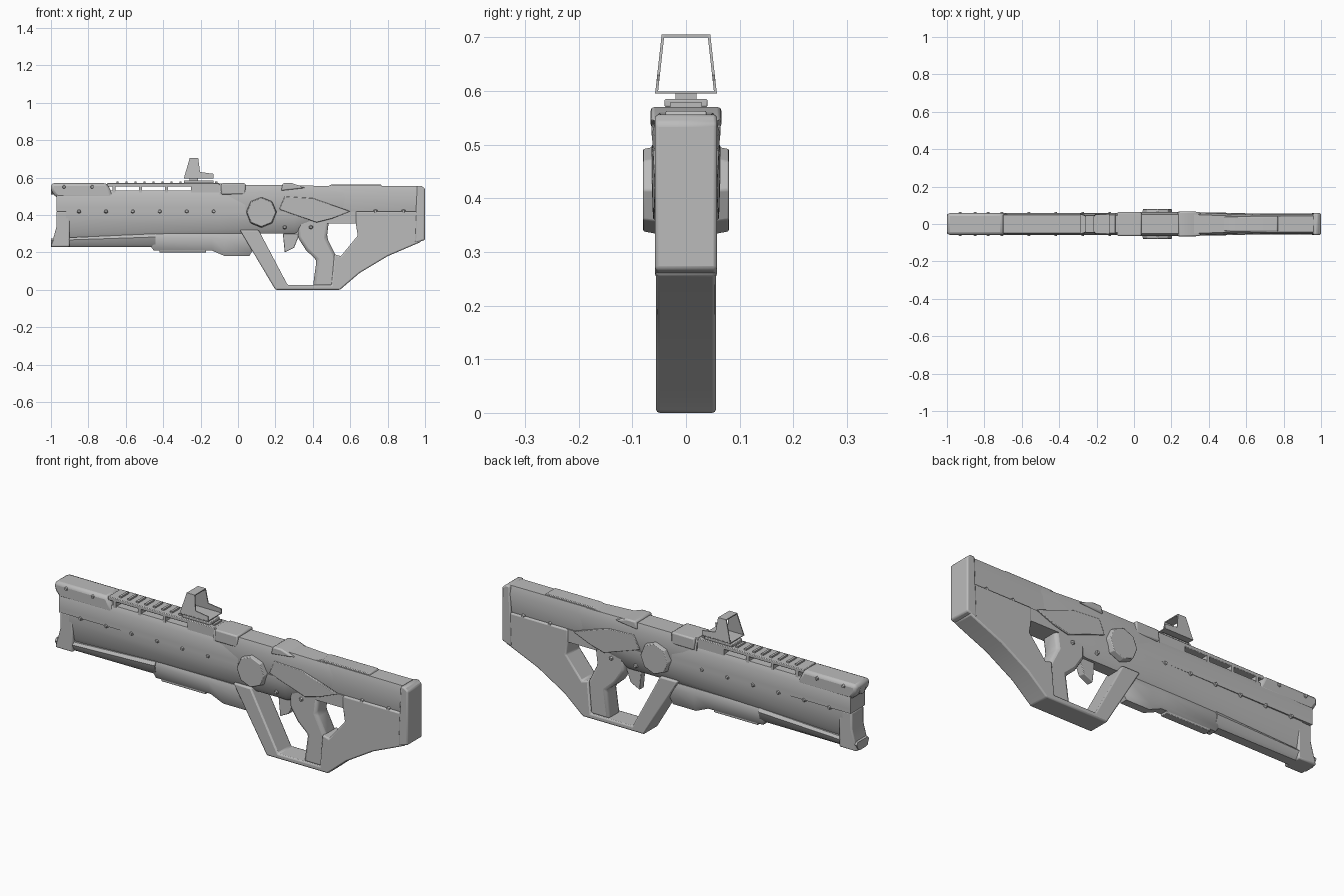
import bpy, bmesh, math
from mathutils import Matrix, Vector

cube = bpy.data.objects.get("Cube")
if cube:
    bpy.data.objects.remove(cube, do_unlink=True)

# Shared heights, lengths and half widths
TOP, DECK, SEAM, BELLY, SOLE = .57, .53, .42, .3, .23
NOSE, TAIL, SHROUD_END, RAIL_END, COVER_END = -1, 1, -.7, -.1, .04
SKIN, SLIM = .058, .05
CRISP, SOFT, ROUND = .003, .007, .016
SIDES = {"left": 1, "right": -1}

grey = bpy.data.materials.new("gunmetal_grey")
grey.use_nodes = True
grey.diffuse_color = (.5, .5, .5, 1)
shader = grey.node_tree.nodes["Principled BSDF"]
shader.inputs["Base Color"].default_value = grey.diffuse_color


def finish(name, bm, bevel):
    bmesh.ops.recalc_face_normals(bm, faces=bm.faces)
    mesh = bpy.data.meshes.new(name)
    bm.to_mesh(mesh)
    bm.free()
    mesh.materials.append(grey)
    obj = bpy.data.objects.new(name, mesh)
    bpy.context.collection.objects.link(obj)
    if bevel:
        modifier = obj.modifiers.new("Bevel", "BEVEL")
        modifier.width, modifier.segments = bevel, 2
        modifier.limit_method = "ANGLE"
    bpy.ops.object.select_all(action="DESELECT")
    obj.select_set(True)
    bpy.context.view_layer.objects.active = obj
    bpy.ops.object.shade_smooth_by_angle(angle=math.radians(40))
    return obj


def plate(name, outline, half, bevel=SOFT, shift=lambda point: 0):
    """Side outline (x, z) extruded across the width, then shifted sideways by a rule."""
    bm = bmesh.new()
    face = bm.faces.new([bm.verts.new((x, -half, z)) for x, z in outline])
    extruded = bmesh.ops.extrude_face_region(bm, geom=[face])["geom"]
    moved = [item for item in extruded if isinstance(item, bmesh.types.BMVert)]
    bmesh.ops.translate(bm, vec=(0, 2 * half, 0), verts=moved)
    for vert in bm.verts:
        vert.co.y += shift(vert.co)
    return finish(name, bm, bevel)


def box(name, start, end, low, high, half, bevel=0):
    return plate(name, [(start, low), (end, low), (end, high), (start, high)], half, bevel)


def loft(name, stations, foot=.75, head=.8, fullest=.75):
    """Mirrored section swept through stations (x, bottom, top, half width).
    Foot and head are the width shares at the bottom and the top."""
    bm = bmesh.new()
    shoulder = (1 + foot) / 2
    right = [(foot, 0), (shoulder, .2), (1, fullest), (head, 1)]
    section = right + [(-y, z) for y, z in reversed(right)]
    rings = [[bm.verts.new((x, y * half, low + z * (high - low))) for y, z in section]
             for x, low, high, half in stations]
    for ring, following in zip(rings, rings[1:]):
        for i in range(len(section)):
            bm.faces.new((ring[i - 1], ring[i], following[i], following[i - 1]))
    bm.faces.new(rings[0])
    bm.faces.new(rings[-1])
    return finish(name, bm, 0)


def drum(name, centre, radius, depth, sides, axis, tip=1, bevel=0):
    bm = bmesh.new()
    turn = Vector((0, 0, 1)).rotation_difference(Vector(axis)).to_matrix().to_4x4()
    bmesh.ops.create_cone(bm, cap_ends=True, segments=sides, radius1=radius,
                          radius2=radius * tip, depth=depth,
                          matrix=Matrix.Translation(centre) @ turn)
    return finish(name, bm, bevel)


# Main hull, receiver and upper stock
loft("upper_hull", [(NOSE + .03, SEAM, DECK, SKIN), (COVER_END, SEAM, DECK, SKIN)], foot=1)
loft("lower_hull", [(NOSE + .08, .27, SEAM, SLIM), (RAIL_END, BELLY, SEAM, SKIN),
                    (.3, BELLY, SEAM, SKIN), (.56, .39, SEAM, SLIM)], foot=.5, head=1)
loft("receiver", [(RAIL_END, .4, TOP, SKIN), (COVER_END, .4, TOP - .01, .064),
                  (.3, .4, TOP - .01, .064), (.6, .4, .55, SLIM)])
loft("stock_top", [(.35, .38, .555, SLIM), (TAIL - .04, .4, .555, SLIM + .004)])

# Front end
plate("front_shroud", [(NOSE, DECK), (NOSE + .03, .49), (SHROUD_END + .04, .49),
                       (SHROUD_END, TOP), (NOSE, TOP)], SKIN, ROUND)
plate("front_post", [(NOSE + .03, SEAM), (NOSE + .03, .34), (NOSE, SOLE),
                     (NOSE + .1, SOLE), (NOSE + .1, SEAM)], SLIM)
loft("lower_rail", [(NOSE, SOLE, .275, SLIM), (-.44, SOLE, BELLY, SLIM - .005)], foot=.5)
drum("muzzle", (NOSE + .02, 0, DECK), .022, .04, 12, (1, 0, 0), bevel=CRISP)

# Underside fore grip, deeper at its rear
loft("fore_grip", [(-.48, .25, BELLY, .03), (-.45, .21, BELLY, .04), (-.14, .21, BELLY, .04),
                   (-.07, .18, BELLY, .04), (.06, .18, BELLY, .04), (.11, .26, BELLY, .03)],
     foot=.5)
box("fore_grip_strip", -.42, -.17, .2, .22, .02, CRISP)

# Guard sweeping under the hand into the open lower stock
guard = [(.01, BELLY + .02), (.2, 0), (.545, 0), (.65, .09), (.8, .18), (.98, .257)]
stock_hole = [(.63, SEAM), (.63, .355), (.64, .29), (.55, .18), (.515, .19)]
guard_inside = [(.5, .026), (.265, .026), (.11, BELLY + .02)]
plate("guard_and_stock", guard + [(.98, SEAM)] + stock_hole + guard_inside, SKIN - .002)
plate("grip", [(.32, .4), (.32, .28), (.365, .21), (.42, .16), (.4, .015), (.53, .015),
               (.525, .18), (.475, .28), (.49, .4)], SLIM - .004, ROUND)
plate("trigger", [(.24, BELLY), (.25, .2), (.3, .225), (.33, BELLY)], .018, CRISP)
box("hole_top", .47, .64, .355, SEAM, SLIM)
plate("butt_pad", [(.945, .25), (TAIL, .267), (TAIL, .54), (.98, .557), (.957, .555)], SKIN)
plate("cheek_rest", [(.46, .545), (.5, .563), (.765, .563), (.78, .535)], .038, CRISP)

# Top covers on the receiver
box("front_cover", RAIL_END + .01, COVER_END, .51, TOP, .064, SOFT)
plate("rear_cover", [(.23, DECK), (.36, .545), (.29, TOP), (.24, TOP)], .066)

# Slotted sight rail with teeth
box("rail_top", SHROUD_END, RAIL_END, .552, TOP, SLIM, CRISP)
for i in range(4):
    post = -.67 + i * .14
    end = RAIL_END if i == 3 else post + .016
    box(f"rail_post_{i}", post, end, DECK - .01, TOP - .01, SLIM)
for i in range(12):
    tooth = -.65 + i * .048
    box(f"rail_tooth_{i}", tooth, tooth + .012, TOP, TOP + .008, .03)

# Open hood sight with leaning sides
sight_front, sight_end, sight_floor, sight_peak = -.29, -.13, .595, .705
post_front, post_end = -.258, -.213
box("sight_mount", sight_front, sight_end, TOP, TOP + .015, .04, CRISP)
box("sight_riser", post_front, post_end, TOP, sight_floor, .02)
box("sight_base", sight_front, sight_end, sight_floor, sight_floor + .004, SKIN)
box("sight_roof", post_front, post_end, sight_peak - .005, sight_peak, .045)
for label, side in SIDES.items():
    plate(f"sight_wall_{label}", [
        (sight_front, sight_floor), (sight_end, sight_floor), (sight_end, .62),
        (post_end + .01, .63), (post_end, sight_peak), (post_front, sight_peak)],
        .0025, 0, lambda point: side * (.055 - (point.z - sight_floor) / 9))

# Octagonal side discs and the raised flanks behind them
for label, side in SIDES.items():
    drum(f"side_disc_{label}", (.125, side * .065, .415), .083, .03, 8, (0, side, 0),
         tip=.93, bevel=CRISP)
    plate(f"flank_{label}", [(.22, .43), (.25, .5), (.4, .49), (.6, SEAM), (.5, .38),
                             (.42, .36)], .006, CRISP,
          lambda point: side * (SKIN - max(0, point.x - .3) / SLIM / 1000))

# Rivets in rows along both sides
rivets = [(-.85 + .144 * i, SEAM, SKIN) for i in range(6)]
rivets += [(x, .55, SKIN) for x in (-.93, -.78, -.025, .275)]
rivets += [(x, SEAM, SLIM) for x in (.735, .885)]
rivets += [(x, .335, SLIM) for x in (.25, .39)]
for i, (x, z, y) in enumerate(rivets):
    for label, side in SIDES.items():
        drum(f"rivet_{i}_{label}", (x, side * y, z), .012, .012, 6, (0, side, 0), tip=.6)
